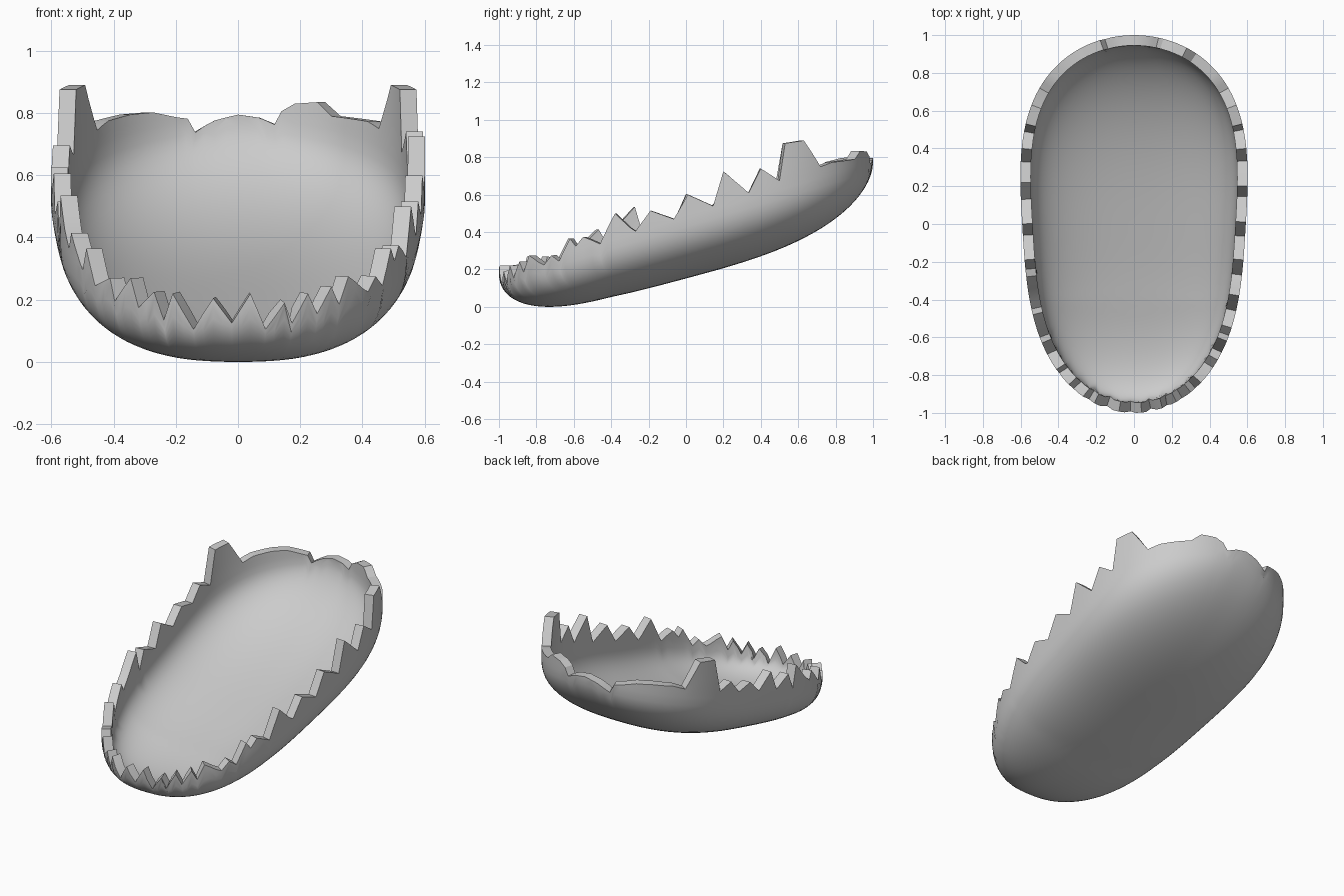
import bpy, bmesh
from math import sin, cos, asin, pi, acos, sqrt

if "Cube" in bpy.data.objects:
    bpy.data.objects.remove(bpy.data.objects["Cube"])

# Egg form: half-width along y, tilted widest plane, squashed depth
def width(y):
    m = 2.95 if y > 0 else 3.2
    return 0.592 * sqrt(max(0, 1 - abs(y) ** m)) * (1 + 0.1 * y)

def plane(y):
    return 0.47 + 0.30 * y

def bowl(x, y):
    w = width(y)
    if w < 1e-6:
        return plane(y)
    k = 0.545 + 0.12 * max(0, -y - 0.4)
    return plane(y) - k * w * max(0, 1 - abs(x / w) ** 2.55) ** (1 / 2.55)

def y_at(x, lo, hi):
    # y on the narrow or broad end where the half-width is |x|
    for _ in range(40):
        mid = (lo + hi) / 2
        if width(mid) > abs(x):
            lo = mid
        else:
            hi = mid
    return lo

# Broken edge, as (x, z) on the two ends and (y, z) on the two flanks
front = [(-.345, .265), (-.32, .17), (-.27, .22), (-.24, .13), (-.21, .215), (-.145, .10),
         (-.08, .20), (-.02, .12), (.04, .215), (.09, .10), (.15, .185), (.175, .12),
         (.225, .215), (.255, .15), (.30, .237), (.325, .18), (.355, .27)]
right = [(-.76, .22), (-.72, .27), (-.68, .24), (-.62, .36), (-.59, .32), (-.55, .37), (-.46, .335),
         (-.38, .495), (-.30, .42), (-.27, .40), (-.19, .51), (-.065, .465), (.01, .595), (.145, .535),
         (.20, .72), (.335, .605), (.40, .735), (.50, .67), (.53, .87), (.63, .885), (.72, .745)]
back = [(.46, .768), (.33, .785), (.28, .83), (.20, .825), (.155, .80), (.13, .755), (.07, .78),
        (0, .79), (-.08, .77), (-.155, .725), (-.18, .775), (-.30, .797), (-.38, .79), (-.46, .77)]
left = [(.72, .74), (.63, .885), (.53, .87), (.49, .66), (.40, .69), (.33, .60), (.22, .62), (.13, .53),
        (.0, .60), (-.06, .465), (-.19, .51), (-.24, .40), (-.28, .53), (-.38, .42), (-.45, .36),
        (-.48, .41), (-.60, .29), (-.63, .36), (-.69, .24), (-.77, .265), (-.79, .19)]

# Turn every station into (angle round the outline, z)
def angle(side, y):
    a = acos(max(-1, min(1, -y)))
    return a if side >= 0 else 2 * pi - a

stations = [(angle(x, y_at(x, -.3, -1)), z) for x, z in front]
stations += [(angle(1, y), z) for y, z in right]
stations += [(angle(x, y_at(x, .5, 1)), z) for x, z in back]
stations += [(angle(-1, y), z) for y, z in left]
stations.sort()
stations.append((stations[0][0] + 2 * pi, stations[0][1]))

columns = []
for (a0, z0), (a1, z1) in zip(stations, stations[1:]):
    n = max(1, int((a1 - a0) / 0.035))
    columns += [(a0 + (a1 - a0) * i / n, z0 + (z1 - z0) * i / n) for i in range(n)]

# Each column: fixed rows over the bowl, then rows fitted to the broken edge
M, J, S0 = 18, 8, 0.90
A0 = asin(S0)
def column(a, z):
    y = -cos(a)
    x = width(y) * (1 if sin(a) >= 0 else -1)
    above = z > plane(y) + 0.004
    lo, hi = S0, 1.0
    for _ in range(40):
        mid = (lo + hi) / 2
        if bowl(x * mid, y * mid) < z:
            lo = mid
        else:
            hi = mid
    top = pi / 2 if above else asin(lo)
    k = J - 2 if above else J
    arcs = [A0 * i / M for i in range(1, M + 1)]
    arcs += [A0 + (top - A0) * i / k for i in range(1, k + 1)]
    pts = [(x * sin(t), y * sin(t), bowl(x * sin(t), y * sin(t))) for t in arcs]
    if above:
        base = pts[-1][2]
        pts += [(x, y, base + (z - base) * f) for f in (0.5, 1)]
    return pts

bm = bmesh.new()
pole = bm.verts.new((0, 0, bowl(0, 0)))
grid = [[bm.verts.new(p) for p in column(a, z)] for a, z in columns]
for c, d in zip(grid, grid[1:] + grid[:1]):
    bm.faces.new((pole, d[0], c[0]))
    for i in range(M + J - 1):
        bm.faces.new((c[i], d[i], d[i + 1], c[i + 1]))
# Outward means the pole's faces look down
bm.normal_update()
if pole.normal.z > 0:
    bmesh.ops.reverse_faces(bm, faces=bm.faces[:])
low = min(v.co.z for v in bm.verts)
bmesh.ops.translate(bm, verts=bm.verts[:], vec=(0, 0, -low))

mesh = bpy.data.meshes.new("broken_eggshell")
bm.to_mesh(mesh)
bm.free()
shell = bpy.data.objects.new("broken_eggshell", mesh)
bpy.context.collection.objects.link(shell)

# Shell thickness, grown inward
mod = shell.modifiers.new("thickness", 'SOLIDIFY')
mod.thickness = 0.055
mod.offset = -1
bpy.context.view_layer.objects.active = shell
shell.select_set(True)
bpy.ops.object.modifier_apply(modifier=mod.name)
bpy.ops.object.shade_smooth_by_angle(angle=0.5)
